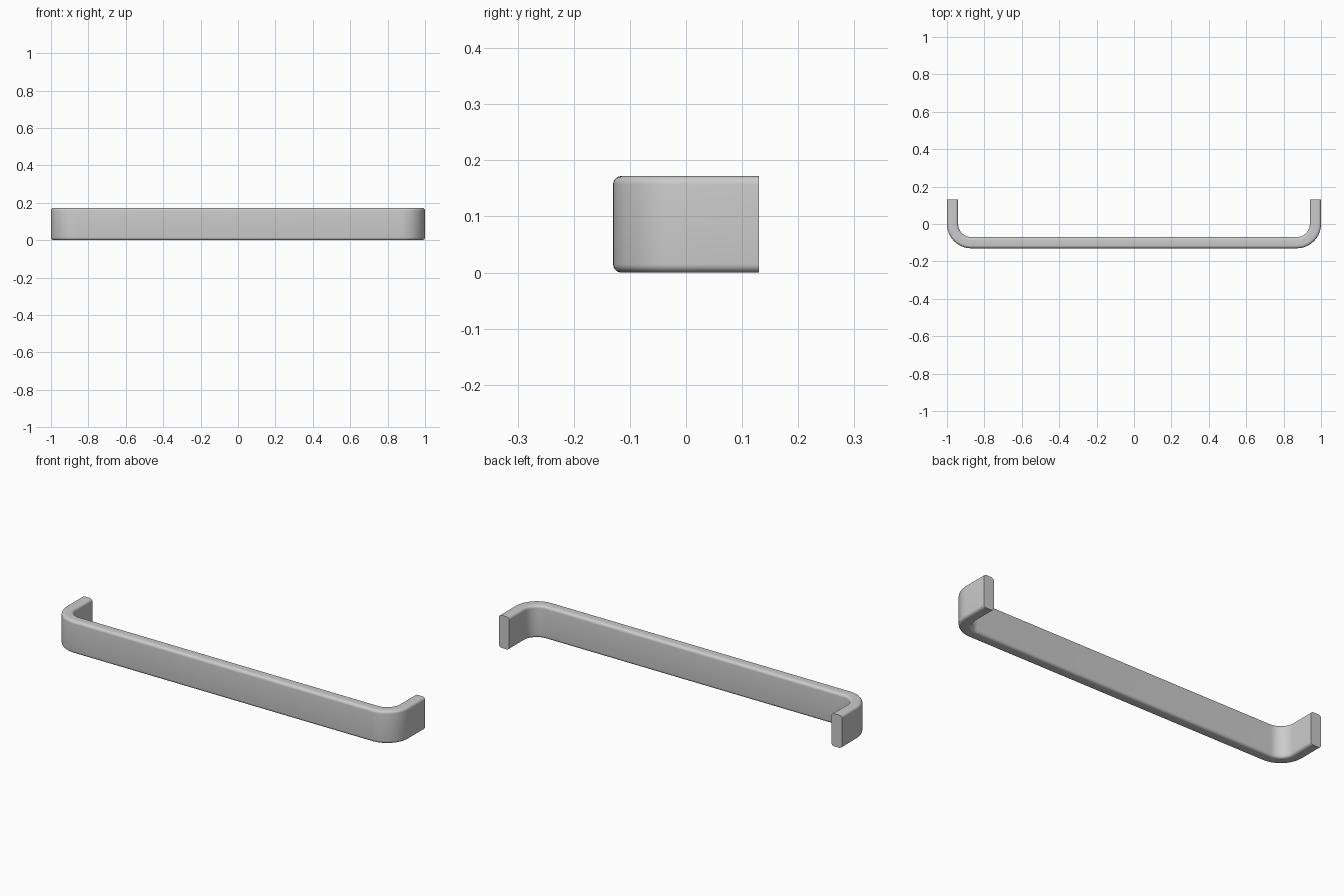
import bpy, bmesh
from math import sin, cos, pi

if "Cube" in bpy.data.objects:
    bpy.data.objects.remove(bpy.data.objects["Cube"])

HALF_X, HALF_Y, HEIGHT, THICK = 1.0, 0.13, 0.172, 0.06
BEND, EDGE = 0.13, 0.015          # outer bend radius, edge rounding
ARC, EDGE_STEPS = 16, 6


def rounded_section():
    """Cross-section as (outward offset, height) pairs."""
    pts = []
    hu, hv = THICK / 2 - EDGE, HEIGHT / 2 - EDGE
    for i, (su, sv) in enumerate([(1, 1), (-1, 1), (-1, -1), (1, -1)]):
        for k in range(EDGE_STEPS + 1):
            a = (i + k / EDGE_STEPS) * pi / 2
            pts.append((su * hu + EDGE * cos(a), HEIGHT / 2 + sv * hv + EDGE * sin(a)))
    return pts


def path():
    """U-shaped centre line as (x, y, normal x, normal y), left tip to right tip."""
    r = BEND - THICK / 2
    cx, cy = HALF_X - BEND, -HALF_Y + BEND
    out = [(-cx - r, HALF_Y, -1, 0)]
    for side, start in ((-1, pi), (1, 1.5 * pi)):
        for k in range(ARC + 1):
            a = start + k / ARC * pi / 2
            out.append((side * cx + r * cos(a), cy + r * sin(a), cos(a), sin(a)))
    out.append((cx + r, HALF_Y, 1, 0))
    return out


# Handle: rounded flat bar swept along the U path, with flat mounting ends
bm = bmesh.new()
section = rounded_section()
rings = [[bm.verts.new((x + nx * u, y + ny * u, z)) for u, z in section]
         for x, y, nx, ny in path()]
n = len(section)
for a, b in zip(rings, rings[1:]):
    for i in range(n):
        j = (i + 1) % n
        bm.faces.new((a[i], a[j], b[j], b[i]))
bm.faces.new(rings[0])
bm.faces.new(rings[-1])
bmesh.ops.recalc_face_normals(bm, faces=bm.faces[:])

mesh = bpy.data.meshes.new("handle")
bm.to_mesh(mesh)
bm.free()
handle = bpy.data.objects.new("handle", mesh)
bpy.context.collection.objects.link(handle)
bpy.context.view_layer.objects.active = handle
handle.select_set(True)
bpy.ops.object.shade_smooth_by_angle()
